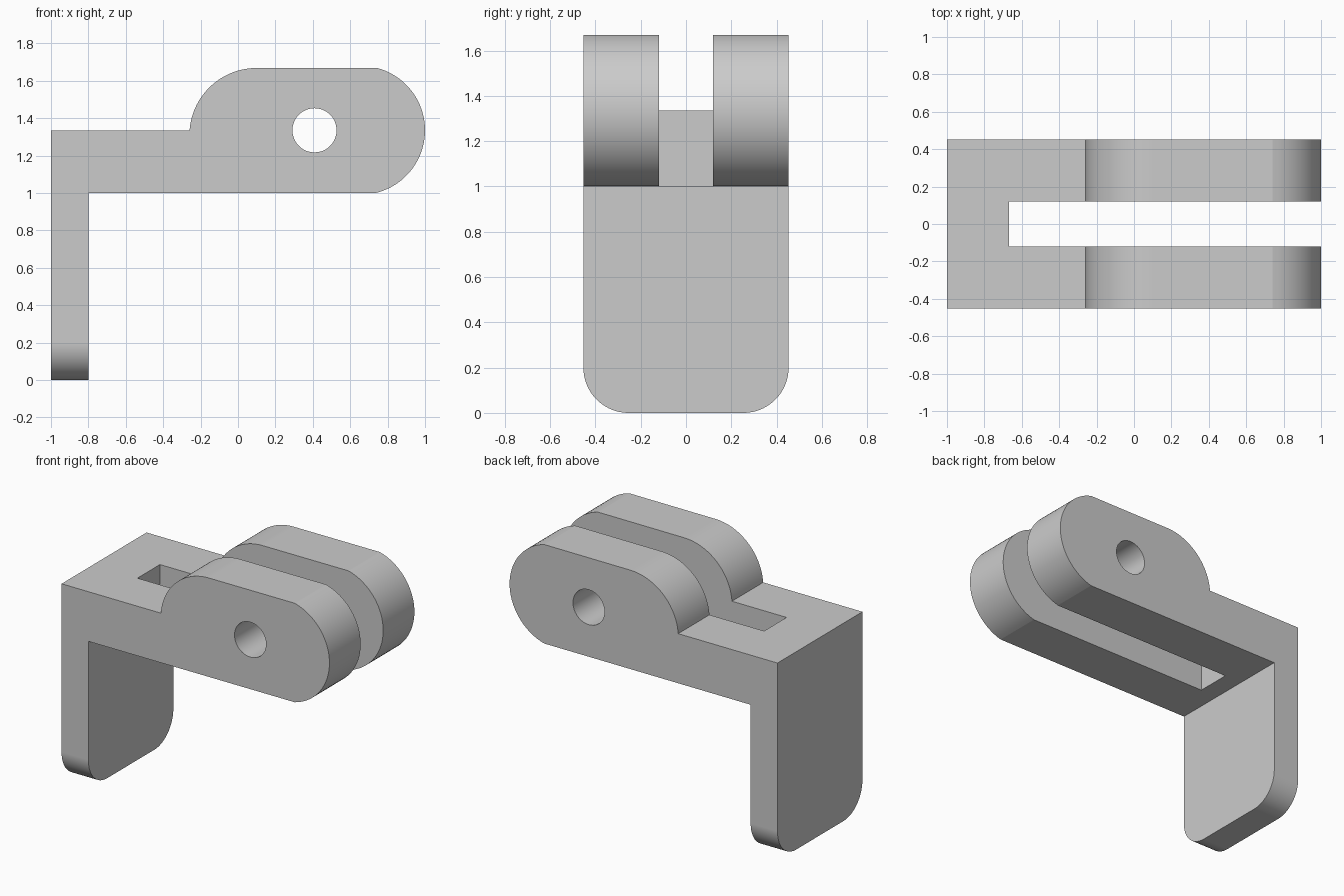
import bpy
import bmesh
from math import sin, cos, radians
from mathutils import Vector

cube = bpy.data.objects.get("Cube")
if cube:
    bpy.data.objects.remove(cube, do_unlink=True)

HALF_WIDTH = 0.453
BASE, SHELF, TOP = 1.0, 1.335, 1.668

grey = bpy.data.materials.new("plain_grey")
grey.use_nodes = True
grey.diffuse_color = (0.6, 0.6, 0.6, 1)
grey.node_tree.nodes["Principled BSDF"].inputs["Base Color"].default_value = grey.diffuse_color


def arc(cx, cz, r, start, end, steps=32):
    angles = [radians(start + (end - start) * i / steps) for i in range(steps + 1)]
    return [(cx + r * cos(a), cz + r * sin(a)) for a in angles]


def extrude_profile(name, points, half, corner=0):
    """Extrude an x-z outline along y, optionally rounding the bottom corners."""
    bm = bmesh.new()
    face = bm.faces.new([bm.verts.new((x, -half, z)) for x, z in points])
    moved = bmesh.ops.extrude_face_region(bm, geom=[face])["geom"]
    bmesh.ops.translate(bm, vec=Vector((0, 2 * half, 0)),
                        verts=[v for v in moved if isinstance(v, bmesh.types.BMVert)])
    if corner:
        edges = [e for e in bm.edges
                 if all(abs(v.co.z) < 1e-5 for v in e.verts)
                 and abs(e.verts[0].co.y - e.verts[1].co.y) < 1e-5]
        bmesh.ops.bevel(bm, geom=edges, offset=corner, segments=24,
                        profile=0.5, affect='EDGES')
    bmesh.ops.recalc_face_normals(bm, faces=bm.faces)
    mesh = bpy.data.meshes.new(name)
    bm.to_mesh(mesh)
    bm.free()
    mesh.materials.append(grey)
    obj = bpy.data.objects.new(name, mesh)
    bpy.context.collection.objects.link(obj)
    return obj


# Bracket: hanging plate, shelf and rounded clevis lugs in one outline
outline = [(-1, 0), (-0.8, 0), (-0.8, BASE)]
outline += arc(0.655, SHELF, 0.345, -75.5, 75.5)
outline += arc(0.1, 1.308, 0.36, 90, 175.7)
outline += [(-1, SHELF)]
bracket = extrude_profile("clevis_bracket", outline, HALF_WIDTH, corner=0.2)

# Cutters: central slot and cross pin hole
slot = extrude_profile("slot_cutter", [(-0.667, 0.9), (1.2, 0.9), (1.2, 1.8), (-0.667, 1.8)], 0.12)
pin_hole = extrude_profile("pin_hole_cutter", arc(0.409, SHELF, 0.118, 0, 360, 48)[:-1], 0.6)

bpy.ops.object.select_all(action='DESELECT')
bracket.select_set(True)
bpy.context.view_layer.objects.active = bracket
for cutter in (slot, pin_hole):
    mod = bracket.modifiers.new(cutter.name, 'BOOLEAN')
    mod.operation = 'DIFFERENCE'
    mod.solver = 'EXACT'
    mod.object = cutter
    bpy.ops.object.modifier_apply(modifier=mod.name)
    bpy.data.objects.remove(cutter, do_unlink=True)

# Smooth the curves while keeping flat faces flat
bpy.ops.object.shade_smooth_by_angle(angle=radians(10))
weighted = bracket.modifiers.new("flat_face_normals", 'WEIGHTED_NORMAL')
weighted.keep_sharp = True
